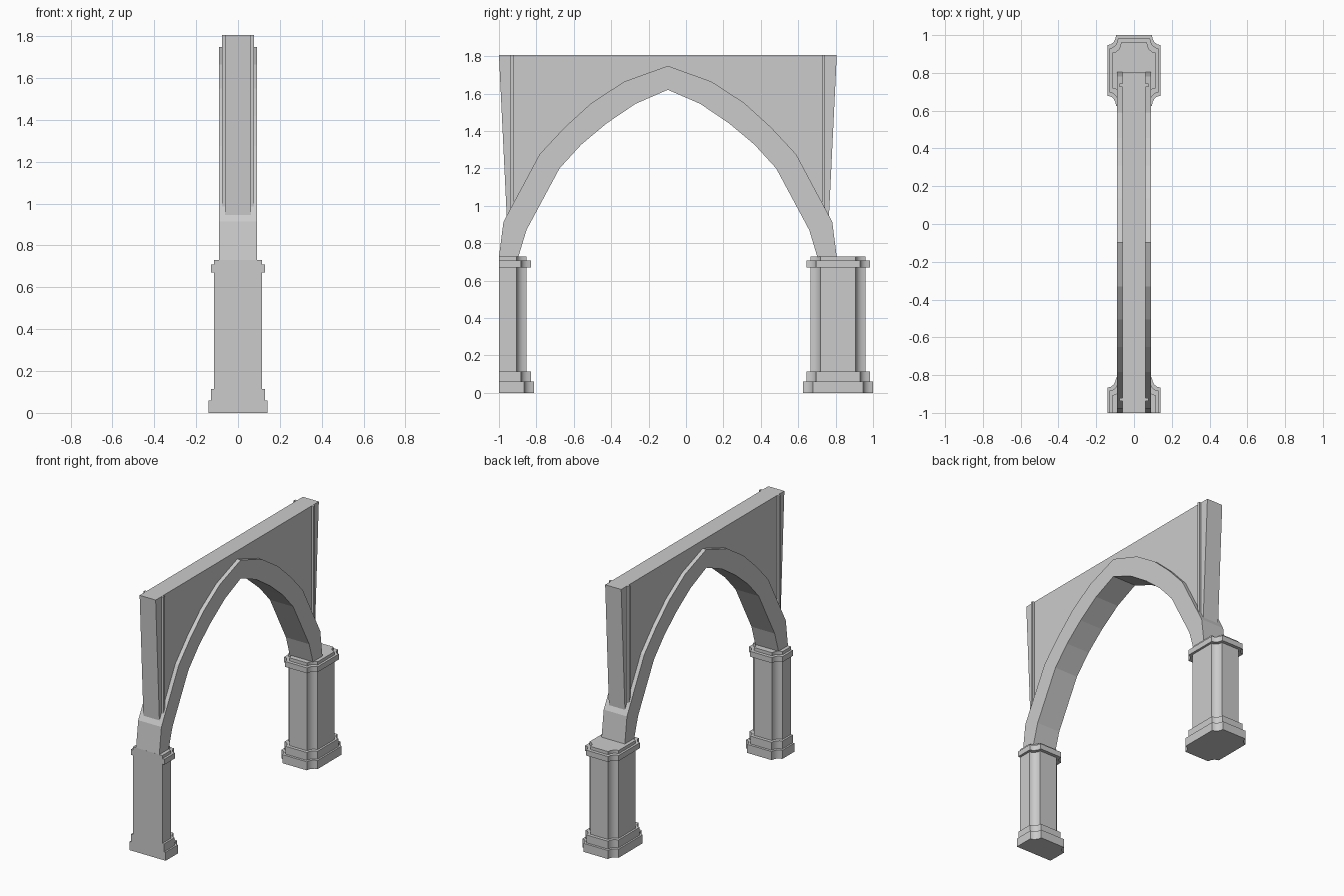
import bpy, bmesh, math

if "Cube" in bpy.data.objects:
    bpy.data.objects.remove(bpy.data.objects["Cube"])

MID = -0.097      # centre line of the arch along y
SPAN = 0.903      # half length of the wall


def prism(name, outline, to3d, lo, hi, smooth=False):
    """Extrude a closed 2D outline between lo and hi."""
    bm = bmesh.new()
    a = [bm.verts.new(to3d(p, lo)) for p in outline]
    b = [bm.verts.new(to3d(p, hi)) for p in outline]
    n = len(outline)
    bm.faces.new(a)
    bm.faces.new(b[::-1])
    for i in range(n):
        bm.faces.new((a[i], b[i], b[(i + 1) % n], a[(i + 1) % n]))
    bmesh.ops.recalc_face_normals(bm, faces=bm.faces)
    me = bpy.data.meshes.new(name)
    bm.to_mesh(me)
    bm.free()
    ob = bpy.data.objects.new(name, me)
    bpy.context.collection.objects.link(ob)
    if smooth:
        bpy.ops.object.select_all(action='DESELECT')
        ob.select_set(True)
        bpy.context.view_layer.objects.active = ob
        bpy.ops.object.shade_smooth_by_angle(angle=math.radians(30))
    return ob


def side(p, x):      # outline drawn in the y-z plane
    return (x, p[0] + MID, p[1])


def mirrored(half):  # half curve from foot to apex, completed on the other side
    return [(-d, z) for d, z in half] + [(d, z) for d, z in half[-2::-1]]


# Arch curves: distance from the centre line, height
outer = [(0.903, 0.727), (0.879, 0.914), (0.686, 1.275), (0.553, 1.418),
         (0.408, 1.55), (0.233, 1.664), (0, 1.748)]
inner = [(0.799, 0.727), (0.756, 0.87), (0.579, 1.2), (0.463, 1.327),
         (0.328, 1.44), (0.173, 1.545), (0, 1.62)]
middle = [((a + c) / 2, (b + d) / 2) for (a, b), (c, d) in zip(outer, inner)]

# Wide arch moulding
prism("arch_moulding", mirrored(outer) + mirrored(inner)[::-1], side, -0.09, 0.09)

# Thinner wall above it, its lower edge buried in the moulding
prism("spandrel_wall", mirrored(middle) + [(SPAN, 1.805), (-SPAN, 1.805)],
      side, -0.062, 0.062)

# Thin vertical ribs near both ends, on both faces
for s in (-1, 1):
    for f in (-1, 1):
        rib = [(s * 0.84, 0.97), (s * 0.823, 0.97), (s * 0.823, 1.805), (s * 0.84, 1.805)]
        prism("wall_rib", rib, side, f * 0.05, f * 0.077)


def plan(hx, hy, rx, ry, half):
    """Rectangle with scooped corners; half keeps only the +y part."""
    q = []
    for i in range(5):
        t = math.radians(90 * i / 4)
        q.append((hx - rx * math.sin(t), hy - ry * math.cos(t)))
    top = q + [(-x, y) for x, y in q[::-1]]
    if half:
        return [(hx, 0)] + top + [(-hx, 0)]
    return top + [(-x, -y) for x, y in top]


# Pillar blocks: name, half x, half y, z bottom, z top
blocks = [("plinth", 0.14, 0.187, 0.0, 0.06),
          ("base_step", 0.128, 0.17, 0.06, 0.115),
          ("shaft", 0.114, 0.147, 0.115, 0.67),
          ("capital", 0.13, 0.17, 0.67, 0.708),
          ("capital_top", 0.114, 0.147, 0.708, 0.73)]
for label, cy, half in (("near", -1.0, True), ("far", 0.813, False)):
    for part, hx, hy, z0, z1 in blocks:
        prism(f"{label}_pillar_{part}", plan(hx, hy, 0.045, 0.053, half),
              lambda p, z: (p[0], p[1] + cy, z), z0, z1, True)
